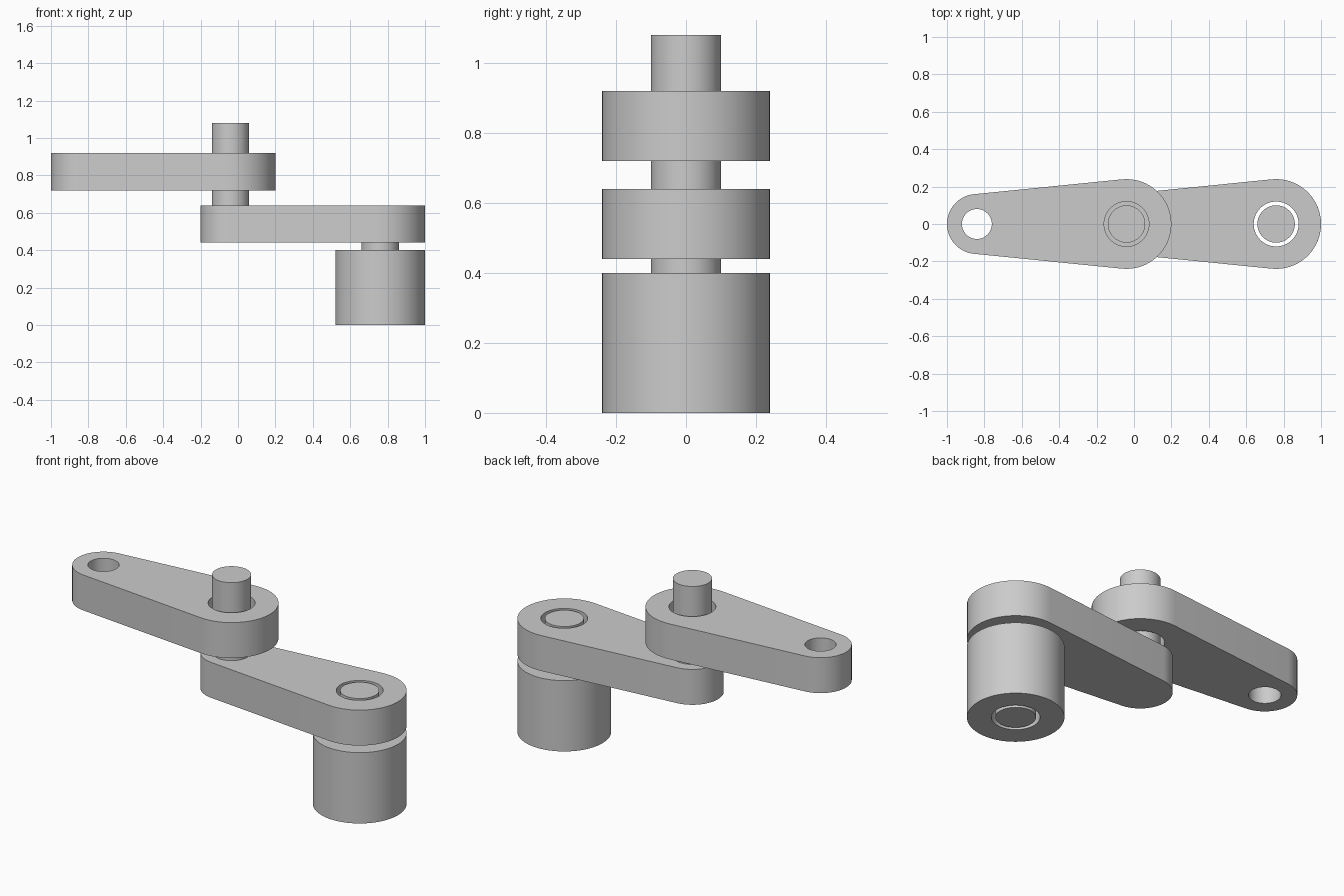
import bpy, bmesh, math

if "Cube" in bpy.data.objects:
    bpy.data.objects.remove(bpy.data.objects["Cube"], do_unlink=True)

grey = bpy.data.materials.new("plain grey")
grey.use_nodes = True
colour = (0.6, 0.6, 0.6, 1)
grey.diffuse_color = colour
grey.node_tree.nodes["Principled BSDF"].inputs["Base Color"].default_value = colour

SEGMENTS = 64
BASE_X, ELBOW_X, TIP_X = 0.76, -0.04, -0.84
BIG_R, SMALL_R, BORE_R, PIN_R, TIP_HOLE_R = 0.24, 0.16, 0.12, 0.10, 0.08


def arc(x, radius, start, end, steps):
    return [(x + radius * math.cos(start + (end - start) * i / steps),
             radius * math.sin(start + (end - start) * i / steps))
            for i in range(steps + 1)]


def circle(x, radius):
    return arc(x, radius, 0, math.tau, SEGMENTS)[:-1]


def tapered_outline(big_x, small_x):
    """Two round ends joined by their tangent lines."""
    a = math.acos((SMALL_R - BIG_R) / (big_x - small_x))
    half = SEGMENTS // 2
    return (arc(big_x, BIG_R, -a, a, half)
            + arc(small_x, SMALL_R, a, math.tau - a, half))


def plate(name, loops, bottom, top):
    """Extrude an outline, with any inner loops becoming through holes."""
    curve = bpy.data.curves.new(name + "_profile", "CURVE")
    curve.dimensions = "2D"
    curve.fill_mode = "BOTH"
    curve.extrude = (top - bottom) / 2
    for loop in loops:
        spline = curve.splines.new("POLY")
        spline.points.add(len(loop) - 1)
        for point, (x, y) in zip(spline.points, loop):
            point.co = (x, y, 0, 1)
        spline.use_cyclic_u = True
    helper = bpy.data.objects.new(name + "_profile", curve)
    bpy.context.collection.objects.link(helper)
    bpy.context.view_layer.update()
    evaluated = helper.evaluated_get(bpy.context.evaluated_depsgraph_get())
    mesh = bpy.data.meshes.new_from_object(evaluated)
    bpy.data.objects.remove(helper, do_unlink=True)

    bm = bmesh.new()
    bm.from_mesh(mesh)
    bmesh.ops.remove_doubles(bm, verts=bm.verts, dist=0.0001)
    bmesh.ops.recalc_face_normals(bm, faces=bm.faces)
    bmesh.ops.translate(bm, verts=bm.verts, vec=(0, 0, (bottom + top) / 2))
    bm.to_mesh(mesh)
    bm.free()
    mesh.name = name
    mesh.materials.clear()
    mesh.materials.append(grey)
    obj = bpy.data.objects.new(name, mesh)
    bpy.context.collection.objects.link(obj)
    bpy.ops.object.select_all(action="DESELECT")
    obj.select_set(True)
    bpy.context.view_layer.objects.active = obj
    bpy.ops.object.shade_smooth_by_angle(angle=math.radians(30))
    return obj


# Hollow base and the pin running through it
plate("base_sleeve", [circle(BASE_X, BIG_R), circle(BASE_X, BORE_R)], 0, 0.40)
plate("base_pin", [circle(BASE_X, PIN_R)], 0, 0.64)

# Lower arm, with the elbow pin standing on its narrow end
plate("lower_arm", [tapered_outline(BASE_X, ELBOW_X), circle(BASE_X, BORE_R)],
      0.44, 0.64)
plate("elbow_pin", [circle(ELBOW_X, PIN_R)], 0.64, 1.08)

# Upper arm, bored at both ends
plate("upper_arm", [tapered_outline(ELBOW_X, TIP_X), circle(ELBOW_X, BORE_R),
                    circle(TIP_X, TIP_HOLE_R)], 0.72, 0.92)
